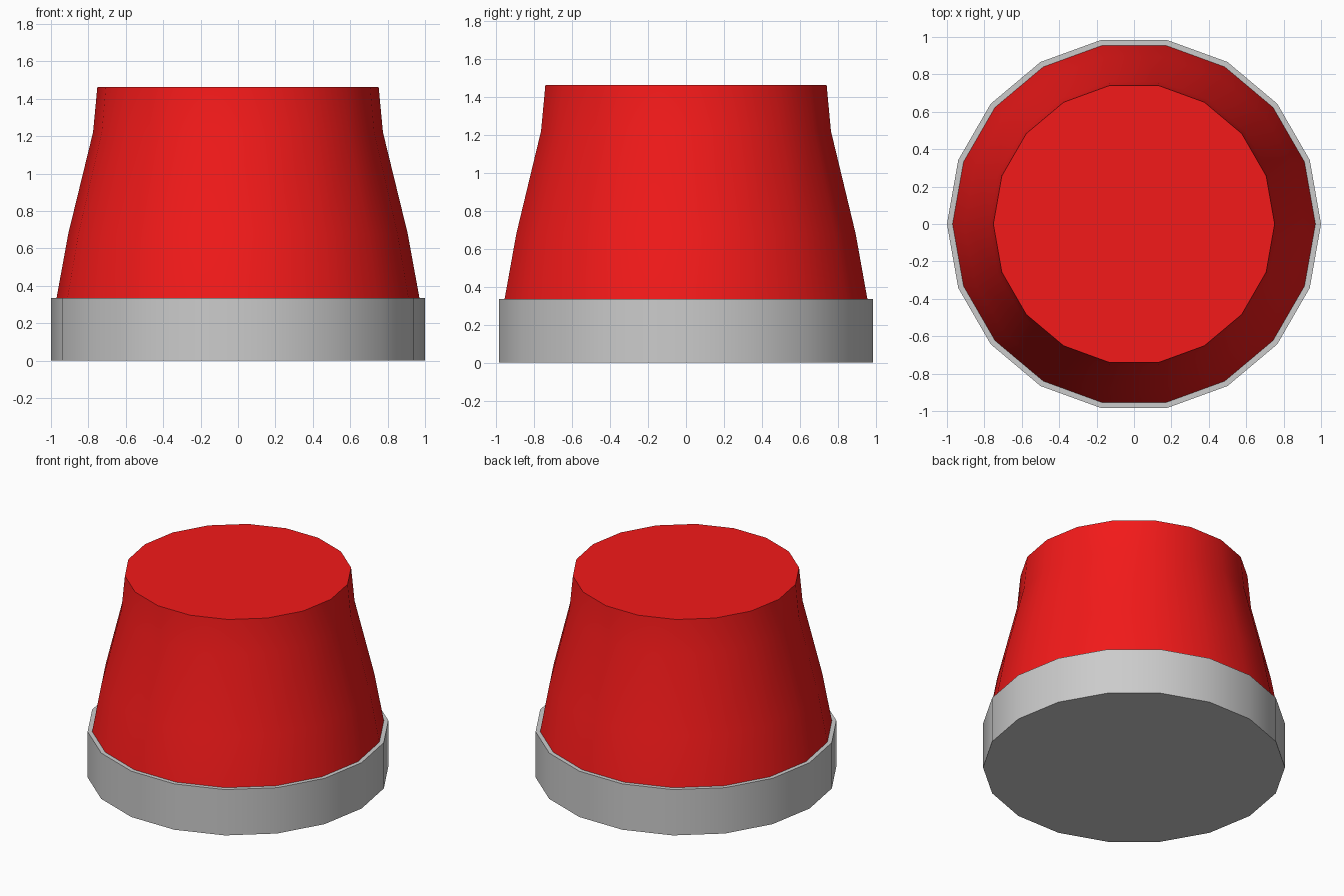
import bpy, bmesh, math

if "Cube" in bpy.data.objects:
    bpy.data.objects.remove(bpy.data.objects["Cube"])

SIDES = 18


def lathe(name, profile, color=None):
    """Capped solid of revolution from (radius, z) pairs, bottom to top."""
    bm = bmesh.new()
    rings = [[bm.verts.new((r * math.cos(2 * math.pi * i / SIDES),
                            r * math.sin(2 * math.pi * i / SIDES), z))
              for i in range(SIDES)] for r, z in profile]
    for low, high in zip(rings, rings[1:]):
        for i in range(SIDES):
            j = (i + 1) % SIDES
            bm.faces.new((low[i], low[j], high[j], high[i]))
    bm.faces.new(rings[0][::-1])
    bm.faces.new(rings[-1])
    mesh = bpy.data.meshes.new(name)
    bm.to_mesh(mesh)
    bm.free()
    obj = bpy.data.objects.new(name, mesh)
    bpy.context.collection.objects.link(obj)
    if color:
        mat = bpy.data.materials.new(name + "_material")
        mat.diffuse_color = color
        mat.use_nodes = True
        mat.node_tree.nodes["Principled BSDF"].inputs["Base Color"].default_value = mat.diffuse_color
        mesh.materials.append(mat)
    # Smooth round sides, crisp rims
    bpy.ops.object.select_all(action='DESELECT')
    obj.select_set(True)
    bpy.context.view_layer.objects.active = obj
    bpy.ops.object.shade_smooth_by_angle(angle=math.radians(30))
    return obj


# Grey base collar
lathe("base_collar", [(1.0, 0.0), (1.0, 0.335)])

# Red tapered cap
lathe("tapered_cap", [(0.97, 0.335), (0.907, 0.68), (0.775, 1.22), (0.752, 1.463)],
      (0.9, 0.01, 0.01, 1.0))
